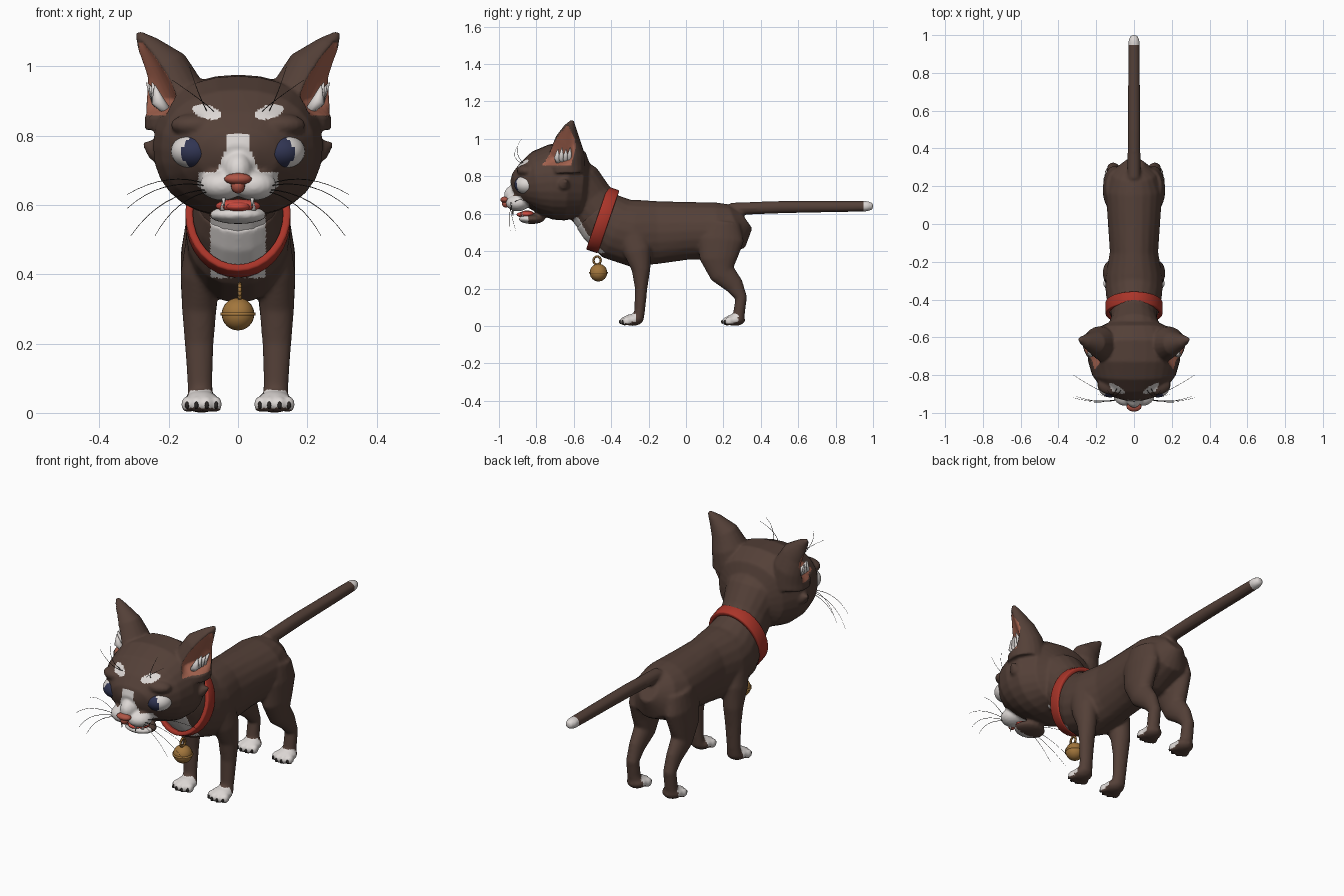
import bpy, bmesh, math
from mathutils import Vector, Matrix

if "Cube" in bpy.data.objects:
    bpy.data.objects.remove(bpy.data.objects["Cube"])

COLOURS = {
    "brown_fur": (.088, .051, .039), "white_fur": (.72, .68, .66), "navy_eye": (.03, .035, .085),
    "collar_red": (.4, .035, .022), "bell_gold": (.36, .18, .045), "ear_pink": (.36, .12, .075),
    "nose_rose": (.42, .09, .06), "tongue_red": (.6, .07, .05), "dark_whisker": (.025, .02, .018)}
MATS = {}
for key, rgb in COLOURS.items():
    m = bpy.data.materials.new(key)
    m.use_nodes = True
    m.diffuse_color = (*rgb, 1)
    m.node_tree.nodes["Principled BSDF"].inputs["Base Color"].default_value = (*rgb, 1)
    MATS[key] = m


def limb(bm, pts, sides=20, power=2):
    """Closed tube through (x, y, z, half_width, half_depth) points."""
    rings = []
    for i, (x, y, z, a, b) in enumerate(pts):
        lo, hi = pts[max(i - 1, 0)], pts[min(i + 1, len(pts) - 1)]
        t = (Vector(hi[:3]) - Vector(lo[:3])).normalized()
        ref = Vector((0, 1, 0)) if abs(t.x) > .8 else Vector((1, 0, 0))
        side = (ref - t * ref.dot(t)).normalized()
        up = t.cross(side)
        ring = []
        for k in range(sides):
            ang = math.tau * k / sides
            c, s = math.cos(ang), math.sin(ang)
            c = math.copysign(abs(c) ** (2 / power), c)
            s = math.copysign(abs(s) ** (2 / power), s)
            ring.append(bm.verts.new(Vector((x, y, z)) + side * a * c + up * b * s))
        rings.append(ring)
    for r, q in zip(rings, rings[1:]):
        for k in range(sides):
            bm.faces.new((r[k], r[k - 1], q[k - 1], q[k]))
    bm.faces.new(rings[0])
    bm.faces.new(rings[-1][::-1])


def blob(bm, loc, radii, u=16, v=10):
    bmesh.ops.create_uvsphere(bm, u_segments=u, v_segments=v, radius=1,
                              matrix=Matrix.Translation(loc) @ Matrix.Diagonal((*radii, 1)))


def part(name, bm, *mats):
    bmesh.ops.recalc_face_normals(bm, faces=bm.faces[:])
    me = bpy.data.meshes.new(name)
    bm.to_mesh(me)
    bm.free()
    ob = bpy.data.objects.new(name, me)
    bpy.context.collection.objects.link(ob)
    for key in mats:
        me.materials.append(MATS[key])
    me.shade_smooth()
    return ob


def fuse(ob, voxel, rounds, mats):
    """Blend overlapping pieces into one skin."""
    r = ob.modifiers.new("blend", 'REMESH')
    r.mode, r.voxel_size = 'VOXEL', voxel
    s = ob.modifiers.new("soften", 'SMOOTH')
    s.factor, s.iterations = .5, rounds
    dg = bpy.context.evaluated_depsgraph_get()
    me = bpy.data.meshes.new_from_object(ob.evaluated_get(dg))
    ob.modifiers.clear()
    ob.data = me
    me.materials.clear()
    for key in mats:
        me.materials.append(MATS[key])
    me.shade_smooth()
    return me


# Body, legs, paws and tail
bm = bmesh.new()
limb(bm, [(0, .32, .57, .05, .06), (0, .27, .535, .12, .125), (0, .17, .51, .15, .152),
          (0, 0, .508, .138, .155), (0, -.15, .50, .128, .168), (0, -.28, .495, .152, .18),
          (0, -.37, .52, .15, .172), (0, -.45, .58, .133, .15), (0, -.49, .62, .12, .135)])
limb(bm, [(0, .24, .625, .035, .035), (0, .5, .635, .034, .034), (0, .97, .64, .031, .029),
          (0, 1.0, .64, .018, .018)], 10)
for s in (-1, 1):
    limb(bm, [(s * .1, -.29, .5, .05, .08), (s * .11, -.26, .4, .056, .075),
              (s * .112, -.24, .3, .05, .05), (s * .112, -.24, .2, .042, .033),
              (s * .11, -.247, .09, .036, .029), (s * .108, -.255, .03, .038, .028)])
    limb(bm, [(s * .09, .19, .55, .06, .1), (s * .105, .185, .46, .06, .125),
              (s * .11, .175, .36, .055, .102), (s * .11, .195, .28, .046, .07),
              (s * .11, .26, .215, .036, .05), (s * .11, .295, .15, .033, .032),
              (s * .11, .285, .08, .034, .031), (s * .108, .28, .03, .038, .03)])
    for py in (-.285, .262):
        blob(bm, (s * .105, py, .032), (.052, .055, .032))
        for d in (-.042, -.015, .015, .042):
            blob(bm, (s * .105 + d, py - .052 + abs(d) * .5, .025), (.017, .025, .025))
body = part("body", bm)
me = fuse(body, .0085, 4, ("brown_fur", "white_fur"))
for f in me.polygons:
    x, y, z = f.center
    paw = z < .066 and f.normal.z > -.5 and any(py - .12 < y < py + .018 for py in (-.285, .262))
    chest = abs(x) < .08 and y < -.42 and z > .39 and f.normal.y < -.2
    f.material_index = int(paw or chest or y > .945)

# Claws
bm = bmesh.new()
for s in (-1, 1):
    for py in (-.285, .262):
        for d in (-.042, -.015, .015, .042):
            blob(bm, (s * .105 + d, py - .073 + abs(d) * .5, .022), (.006, .009, .011), 8, 6)
part("claws", bm, "dark_whisker")

# Head with neck, muzzle, lower jaw, ears and cheek tufts
bm = bmesh.new()
limb(bm, [(0, -.43, .56, .128, .145), (0, -.47, .61, .122, .14), (0, -.52, .67, .125, .135),
          (0, -.58, .75, .15, .14), (0, -.63, .79, .15, .13)])
limb(bm, [(0, -.50, .76, .09, .09), (0, -.55, .755, .19, .175), (0, -.63, .77, .242, .207),
          (0, -.72, .77, .245, .202), (0, -.80, .762, .222, .172), (0, -.865, .75, .175, .122),
          (0, -.91, .74, .115, .08), (0, -.93, .735, .05, .04)], 28, 2.25)
blob(bm, (0, -.912, .70), (.045, .062, .055))
blob(bm, (0, -.825, .572), (.085, .07, .027))
for s in (-1, 1):
    blob(bm, (s * .046, -.9, .657), (.066, .064, .044))
    blob(bm, (s * .12, -.85, .83), (.075, .055, .035))
    limb(bm, [(s * .17, -.64, .82, .1, .1), (s * .172, -.64, .87, .098, .1),
              (s * .187, -.635, .93, .088, .092), (s * .215, -.632, 1.0, .07, .066),
              (s * .26, -.62, 1.06, .034, .034), (s * .289, -.608, 1.097, .008, .01)])
    limb(bm, [(s * .2, -.66, .75, .06, .05), (s * .245, -.65, .762, .03, .03),
              (s * .275, -.64, .778, .004, .004)], 10)
head = part("head", bm)
me = fuse(head, .0075, 3, ("brown_fur", "white_fur", "ear_pink"))

# Hollow the ears along their outward-forward side
out, across = Vector((.8, -.6, 0)), Vector((.6, .8, 0))
hollow = set()
for v in me.vertices:
    p = Vector((abs(v.co.x), v.co.y, v.co.z))
    t = (p.z - .855) / .23
    if not 0 < t < .95:
        continue
    d = p - Vector((.165 + .11 * t ** 1.5, -.64 + .02 * t, p.z))
    r = .1 * (1 - t ** 2.5)
    u = d.dot(across) / (.82 * r)
    if abs(u) < 1 and d.dot(out) > .25 * r:
        hollow.add(v.index)
        p -= out * (.09 * (1 - t) * (1 - u * u) * min(1, t * 5))
        v.co = (math.copysign(p.x, v.co.x), p.y, p.z)
for f in me.polygons:
    x, y, z = abs(f.center.x), f.center.y, f.center.z
    blaze = y < -.87 and z < .805 and x < .036 + max(0, .76 - z) * .4
    muzzle = y < -.84 and z < .695 and x < .115
    brow = y < -.75 and ((x - .09) / .042) ** 2 + ((z - .868 - (x - .09) * .2) / .02) ** 2 < 1
    bib = x < .08 and z < .6 and f.normal.y < -.2 and -.6 < y < -.45
    if all(i in hollow for i in f.vertices):
        f.material_index = 2
    elif blaze or muzzle or brow or bib:
        f.material_index = 1

# Eyes
for s, side in ((-1, "right"), (1, "left")):
    bm = bmesh.new()
    blob(bm, (s * .125, -.848, .755), (.068, .07, .053), 40, 28)
    for f in bm.faces:
        c = f.calc_center_median()
        f.material_index = int(c.y < -.848 and math.hypot(abs(c.x) - .113, c.z - .752) < .049)
    part(side + "_eye", bm, "white_fur", "navy_eye")

# Nose
bm = bmesh.new()
blob(bm, (0, -.967, .675), (.04, .026, .017))
blob(bm, (0, -.962, .655), (.02, .022, .022))
part("nose", bm, "nose_rose")

# Mouth and tongue
bm = bmesh.new()
blob(bm, (0, -.85, .597), (.065, .04, .02))
blob(bm, (0, -.87, .595), (.036, .036, .015))
part("tongue", bm, "tongue_red")

# Teeth and ear tufts
bm = bmesh.new()
for s in (-1, 1):
    limb(bm, [(s * .042, -.925, .63, .008, .008), (s * .04, -.927, .59, .001, .001)], 8)
    limb(bm, [(s * .045, -.872, .585, .007, .007), (s * .045, -.877, .612, .001, .001)], 8)
part("teeth", bm, "white_fur")
bm = bmesh.new()
for s in (-1, 1):
    for k in range(4):
        dy = -.69 + .022 * k
        limb(bm, [(s * .2, dy + .01, .865, .012, .012), (s * .232, dy, .9, .019, .016),
                  (s * (.24 + .008 * k), dy + .005, .945 + .008 * (k % 2), .002, .002)], 8)
part("ear_tufts", bm, "white_fur")

# Whiskers and brow hairs as bent thin curves
cu = bpy.data.curves.new("whiskers", 'CURVE')
cu.dimensions, cu.bevel_depth, cu.bevel_resolution = '3D', .0016, 0
hairs = [((.09, -.92, .66), (.2, -.88, .70), (.32, -.80, .63)),
         ((.09, -.93, .655), (.22, -.95, .68), (.32, -.92, .59)),
         ((.08, -.93, .645), (.22, -.95, .64), (.31, -.91, .51)),
         ((.08, -.93, .64), (.18, -.95, .62), (.24, -.94, .51)),
         ((.09, -.87, .87), (.12, -.93, .93), (.14, -.88, 1.0)),
         ((.07, -.88, .87), (.1, -.94, .9), (.19, -.90, .96))]
for s in (-1, 1):
    for tri in hairs:
        a, b, c = (Vector((s * p[0], p[1], p[2])) for p in tri)
        sp = cu.splines.new('POLY')
        sp.points.add(8)
        for i, pt in enumerate(sp.points):
            t = i / 8
            pt.co = (*(a * (1 - t) ** 2 + b * 2 * t * (1 - t) + c * t * t), 1)
            pt.radius = 1 - .6 * t
cu.materials.append(MATS["dark_whisker"])
bpy.context.collection.objects.link(bpy.data.objects.new("whiskers", cu))

# Collar: a tilted band
bm = bmesh.new()
tilt = Matrix.Translation((0, -.445, .567)) @ Matrix.Rotation(math.radians(71), 4, 'X')
bmesh.ops.create_cone(bm, cap_ends=False, segments=32, radius1=1, radius2=1, depth=.066,
                      matrix=tilt @ Matrix.Diagonal((.152, .178, 1, 1)))
collar = part("collar", bm, "collar_red")
m = collar.modifiers.new("thickness", 'SOLIDIFY')
m.thickness, m.offset = .022, -1
m = collar.modifiers.new("soft_edge", 'BEVEL')
m.width, m.segments = .006, 2

# Bell with rim band and hanging loop
bm = bmesh.new()
blob(bm, (0, -.468, .285), (.047, .047, .047), 24, 16)
bmesh.ops.create_cone(bm, cap_ends=True, segments=24, radius1=.051, radius2=.051, depth=.009,
                      matrix=Matrix.Translation((0, -.468, .285)))
for k in range(12):
    a, b = (math.tau * (k + j) / 12 for j in (0, 1.1))
    limb(bm, [(.005, -.475 + .02 * math.cos(g), .35 + .022 * math.sin(g), .006, .006)
              for g in (a, b)], 8)
part("bell", bm, "bell_gold")
